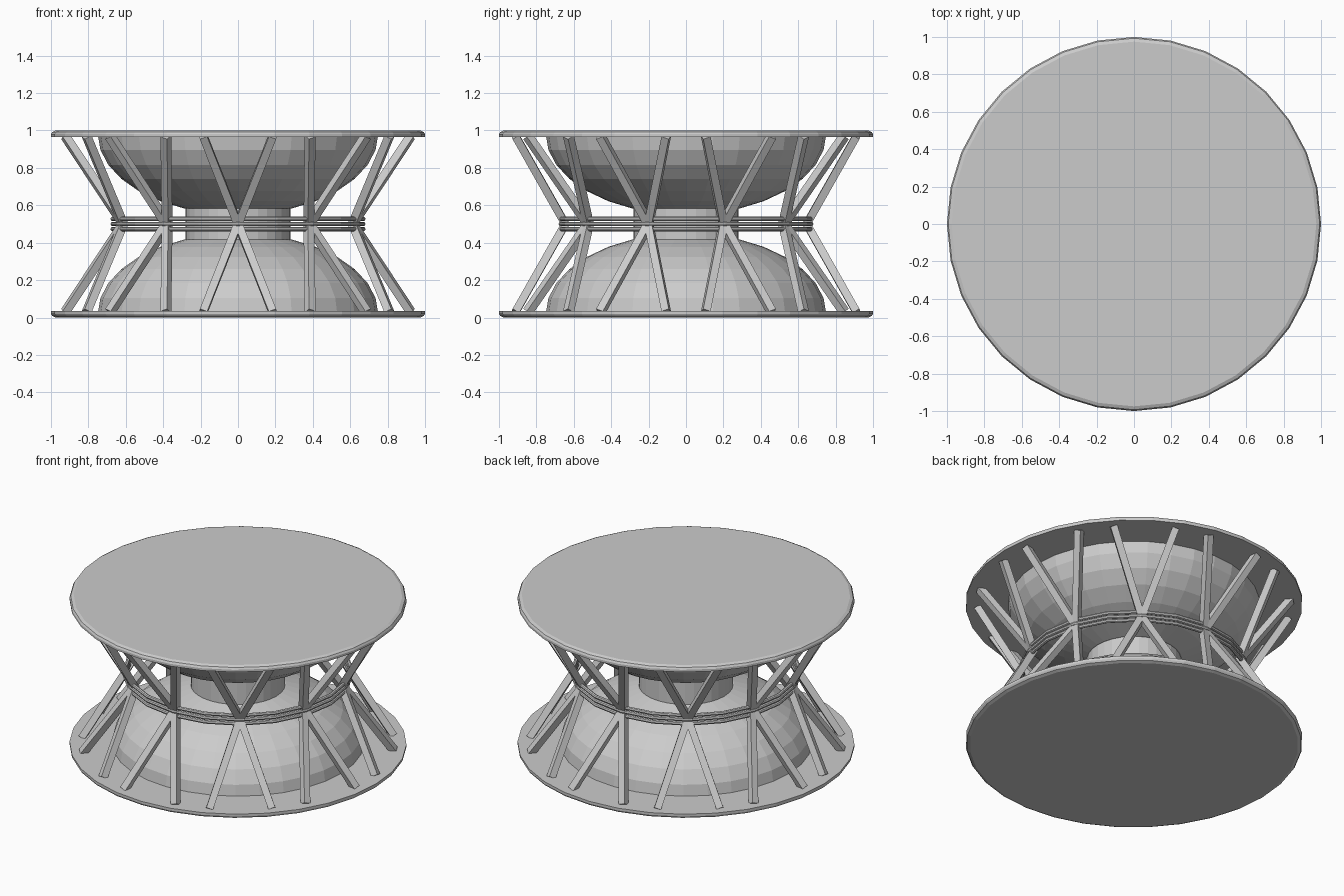
import bpy
from math import sin, cos, pi, radians
from mathutils import Vector

cube = bpy.data.objects.get("Cube")
if cube:
    bpy.data.objects.remove(cube)

grey = bpy.data.materials.new("light_grey")
grey.use_nodes = True
COLOUR = (0.6, 0.6, 0.6, 1)
grey.diffuse_color = COLOUR
grey.node_tree.nodes["Principled BSDF"].inputs["Base Color"].default_value = COLOUR


def make(name, verts, faces):
    mesh = bpy.data.meshes.new(name)
    mesh.from_pydata(verts, [], faces)
    mesh.materials.append(grey)
    obj = bpy.data.objects.new(name, mesh)
    bpy.context.collection.objects.link(obj)
    return obj


def lathe(name, profile, sides, closed=False):
    """Spin (radius, z) points, listed from bottom to top, around z."""
    verts = [(r * cos(2 * pi * i / sides), r * sin(2 * pi * i / sides), z)
             for r, z in profile for i in range(sides)]
    n = len(profile)
    faces = []
    for k in range(n if closed else n - 1):
        a, b = k * sides, (k + 1) % n * sides
        for i in range(sides):
            j = (i + 1) % sides
            faces.append((a + i, a + j, b + j, b + i))
    if not closed:
        faces.append(tuple(reversed(range(sides))))
        faces.append(tuple(range((n - 1) * sides, n * sides)))
    return make(name, verts, faces)


def bar(start, end, size):
    """Square bar between two points, with one face pair facing outward."""
    axis = (end - start).normalized()
    mid = (start + end) / 2
    side = axis.cross(Vector((mid.x, mid.y, 0))).normalized() * size / 2
    out = side.cross(axis)
    corners = (side + out, out - side, -side - out, side - out)
    verts = [p + c for p in (start, end) for c in corners]
    faces = [(i, (i + 1) % 4, (i + 1) % 4 + 4, i + 4) for i in range(4)]
    return verts, faces + [(3, 2, 1, 0), (4, 5, 6, 7)]


def flip(profile):
    return [(r, 1 - z) for r, z in reversed(profile)]


# Drum heads with a softened outer rim
head = [(0.975, 0), (0.993, 0.008), (1.0, 0.02), (1.0, 0.035)]
lathe("bottom_head", head, 32)
lathe("top_head", flip(head), 32)

# Two domed bowls joined by a narrow neck
bowl = [(0.75 * cos(k * pi / 16), 0.02 + 0.43 * sin(k * pi / 16)) for k in range(7)]
lathe("bottom_bowl", bowl, 32)
lathe("top_bowl", flip(bowl), 32)
lathe("neck", [(0.28, 0.4), (0.28, 0.6)], 32)

# Three cord rings around the waist
for name, z in (("lower", 0.473), ("middle", 0.5), ("upper", 0.527)):
    section = [(0.67 + 0.012 * cos(k * pi / 4), z + 0.012 * sin(k * pi / 4)) for k in range(8)]
    lathe(name + "_waist_ring", section, 20, closed=True)

# Cords run in V shapes from the waist to each head
for name, z in (("bottom", 0.03), ("top", 0.97)):
    verts, faces = [], []
    for i in range(10):
        apex = radians(36 * i - 90)
        for spread in (-11.5, 11.5):
            a = apex + radians(spread)
            v, f = bar(Vector((0.645 * cos(apex), 0.645 * sin(apex), 0.5)),
                       Vector((0.93 * cos(a), 0.93 * sin(a), z)), 0.042)
            faces += [tuple(len(verts) + n for n in face) for face in f]
            verts += v
    make(name + "_cords", verts, faces)
